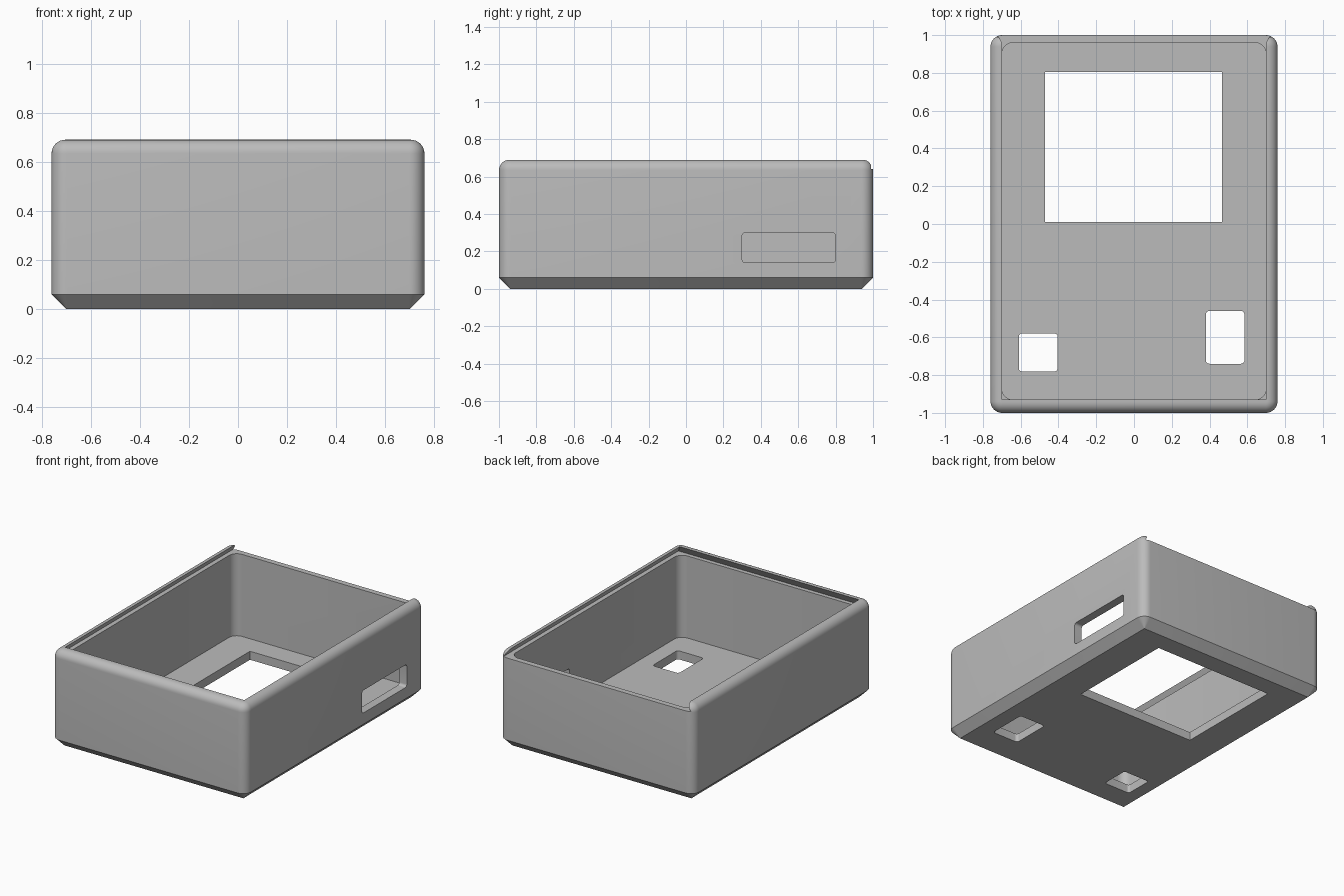
import bpy, bmesh, math
from mathutils import Matrix

if "Cube" in bpy.data.objects:
    bpy.data.objects.remove(bpy.data.objects["Cube"], do_unlink=True)

# Single plastic colour
grey = bpy.data.materials.new("grey_plastic")
grey.use_nodes = True
COLOUR = (0.5, 0.5, 0.5, 1)
grey.diffuse_color = COLOUR
grey.node_tree.nodes["Principled BSDF"].inputs["Base Color"].default_value = COLOUR


def rounded_rect(x0, x1, y0, y1, r, steps=8):
    """Counter-clockwise outline with rounded corners."""
    corners = [(x1 - r, y1 - r), (x0 + r, y1 - r), (x0 + r, y0 + r), (x1 - r, y0 + r)]
    pts = []
    for i, (cx, cy) in enumerate(corners):
        for k in range(steps + 1):
            a = math.pi / 2 * (i + k / steps)
            pts.append((cx + r * math.cos(a), cy + r * math.sin(a)))
    return pts


def loft(name, levels, matrix=Matrix()):
    """Closed solid through a stack of (z, outline) levels."""
    bm = bmesh.new()
    rings = [[bm.verts.new((x, y, z)) for x, y in pts] for z, pts in levels]
    n = len(rings[0])
    for a, b in zip(rings, rings[1:]):
        for i in range(n):
            j = (i + 1) % n
            bm.faces.new((a[i], a[j], b[j], b[i]))
    bm.faces.new(rings[0][::-1])
    bm.faces.new(rings[-1])
    bm.transform(matrix)
    bmesh.ops.recalc_face_normals(bm, faces=bm.faces)
    mesh = bpy.data.meshes.new(name)
    bm.to_mesh(mesh)
    bm.free()
    mesh.materials.append(grey)
    obj = bpy.data.objects.new(name, mesh)
    bpy.context.collection.objects.link(obj)
    return obj


def prism(name, x0, x1, y0, y1, r, z0, z1, matrix=Matrix()):
    outline = rounded_rect(x0, x1, y0, y1, r)
    return loft(name, [(z0, outline), (z1, outline)], matrix)


def cut(target, cutter):
    mod = target.modifiers.new(cutter.name, "BOOLEAN")
    mod.operation = "DIFFERENCE"
    mod.solver = "EXACT"
    mod.object = cutter
    bpy.context.view_layer.objects.active = target
    bpy.ops.object.modifier_apply(modifier=mod.name)
    bpy.data.objects.remove(cutter, do_unlink=True)


# Outer shell: chamfered base, upright rounded corners, rounded top edge
W, D, H, R = 0.76, 1.0, 0.69, 0.06


def shell_level(z, inset):
    return z, rounded_rect(inset - W, W - inset, inset - D, D - inset, R + 0.002 - inset)


levels = [shell_level(0, R), shell_level(R, 0)]
FILLET = 0.056
for k in range(9):
    a = math.pi / 2 * k / 8
    levels.append(shell_level(H - FILLET + FILLET * math.sin(a), FILLET * (1 - math.cos(a))))
case = loft("case_body", levels)

# Inner cavity
cut(case, prism("cavity", -0.70, 0.70, -0.93, 0.96, 0.06, 0.06, 1))

# Dovetail slot for a sliding lid, open at the back
wide = rounded_rect(-0.732, 0.732, -0.96, 1.2, 0.001, 1)
narrow = rounded_rect(-0.70, 0.70, -0.93, 1.2, 0.001, 1)
cut(case, loft("lid_slot", [(0.64, wide), (H, narrow), (0.8, narrow)]))

# Floor openings: screen window and two buttons
cut(case, prism("screen_window", -0.47, 0.465, 0.01, 0.805, 0.002, -0.1, 0.2))
cut(case, prism("button_hole_right", -0.61, -0.405, -0.78, -0.58, 0.015, -0.1, 0.2))
cut(case, prism("button_hole_left", 0.38, 0.585, -0.74, -0.46, 0.02, -0.1, 0.2))

# Side port: outline drawn in y and z, pushed through along x
along_x = Matrix(((0, 0, 1, 0), (1, 0, 0, 0), (0, 1, 0, 0), (0, 0, 0, 1)))
cut(case, prism("side_port", 0.30, 0.80, 0.14, 0.30, 0.018, 0.6, 0.9, along_x))

bpy.ops.object.select_all(action="DESELECT")
case.select_set(True)
bpy.context.view_layer.objects.active = case
bpy.ops.object.shade_smooth_by_angle(angle=math.radians(30))
